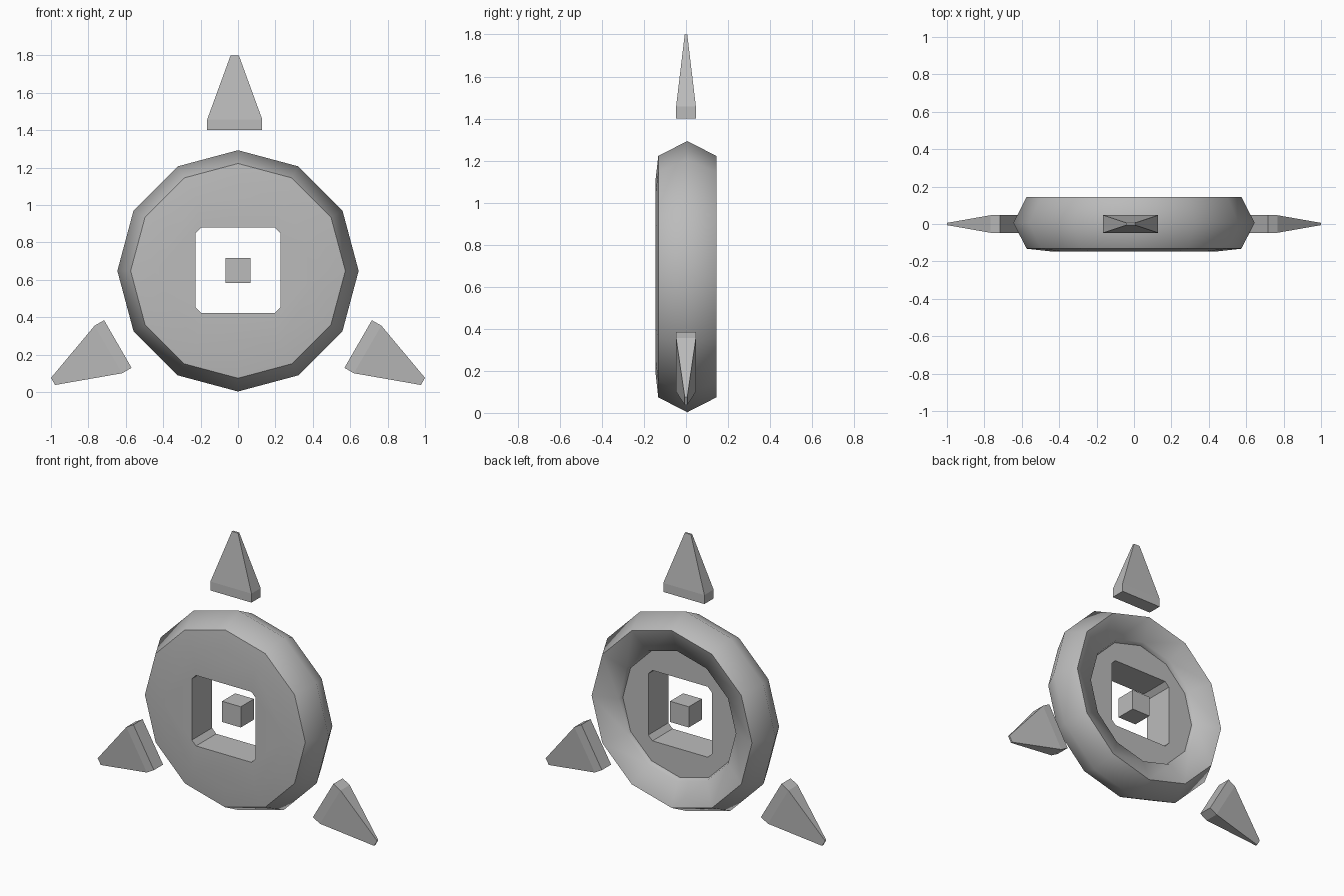
import bpy, bmesh
from math import sin, cos, radians, pi
from mathutils import Matrix

if "Cube" in bpy.data.objects:
    bpy.data.objects.remove(bpy.data.objects["Cube"])

CENTRE_Z = 0.648

grey = bpy.data.materials.new("stone_grey")
grey.use_nodes = True
colour = (0.5, 0.5, 0.5, 1)
grey.diffuse_color = colour
grey.node_tree.nodes["Principled BSDF"].inputs["Base Color"].default_value = colour


def make_object(name, bm):
    bmesh.ops.recalc_face_normals(bm, faces=bm.faces)
    mesh = bpy.data.meshes.new(name)
    bm.to_mesh(mesh)
    bm.free()
    mesh.materials.append(grey)
    obj = bpy.data.objects.new(name, mesh)
    bpy.context.collection.objects.link(obj)
    return obj


def loft(bm, loops):
    """Skin a list of equal point loops and cap both ends."""
    rings = [[bm.verts.new(p) for p in loop] for loop in loops]
    for a, b in zip(rings, rings[1:]):
        n = len(a)
        for i in range(n):
            j = (i + 1) % n
            bm.faces.new((a[i], a[j], b[j], b[i]))
    bm.faces.new(rings[0])
    bm.faces.new(rings[-1])


def dodecagon(r, y):
    return [(r * sin(i * pi / 6), y, CENTRE_Z + r * cos(i * pi / 6)) for i in range(12)]


# Twelve-sided disc: domed front, pointed rim, dished and stepped back
profile = [(0.45, -0.146), (0.574, -0.132), (0.645, 0.006), (0.574, 0.145),
           (0.42, 0.09), (0.41, 0.06)]
bm = bmesh.new()
loft(bm, [dodecagon(r, y) for r, y in profile])
disc = make_object("disc", bm)

# Square opening with clipped corners
h, c = 0.228, 0.03
corner = [(h, h - c), (h - c, h)]
outline = []
for k in range(4):
    for x, z in corner:
        for _ in range(k):
            x, z = -z, x
        outline.append((x, z))
bm = bmesh.new()
loft(bm, [[(x, y, CENTRE_Z + 0.003 + z) for x, z in outline] for y in (-0.4, 0.4)])
cutter = make_object("opening_cutter", bm)
cutter.hide_render = True
mod = disc.modifiers.new("opening", "BOOLEAN")
mod.operation = "DIFFERENCE"
mod.solver = "EXACT"
mod.object = cutter
bpy.context.view_layer.objects.active = disc
bpy.ops.object.modifier_apply(modifier=mod.name)
bpy.data.objects.remove(cutter)

# Soft shading around the disc, crisp at its rims and opening
bm = bmesh.new()
bm.from_mesh(disc.data)
for f in bm.faces:
    mid = f.calc_center_median()
    in_opening = abs(f.normal.y) < 0.1 and max(abs(mid.x), abs(mid.z - CENTRE_Z)) < 0.3
    f.smooth = not in_opening
for e in bm.edges:
    e.smooth = e.calc_face_angle(pi) < radians(55)
bm.to_mesh(disc.data)
bm.free()

# Floating cube in the opening
bm = bmesh.new()
bmesh.ops.create_cube(bm, size=0.134,
                      matrix=Matrix.Translation((0, 0, CENTRE_Z + 0.002)))
make_object("centre_cube", bm)


# Three floating spikes around the disc
def spike(name, angle, shift):
    bm = bmesh.new()
    sections = [(0.752, 0.147, 0.047), (0.81, 0.147, 0.047), (1.152, 0.022, 0.006)]
    loft(bm, [[(shift + sx * w, sy * d, r) for sx, sy in ((-1, -1), (1, -1), (1, 1), (-1, 1))]
              for r, w, d in sections])
    place = Matrix.Translation((0, 0, CENTRE_Z)) @ Matrix.Rotation(radians(angle), 4, "Y")
    bmesh.ops.transform(bm, matrix=place, verts=bm.verts)
    make_object(name, bm)


spike("top_spike", 0, -0.0175)
spike("left_spike", 120, 0.0175)
spike("right_spike", -120, -0.0175)
